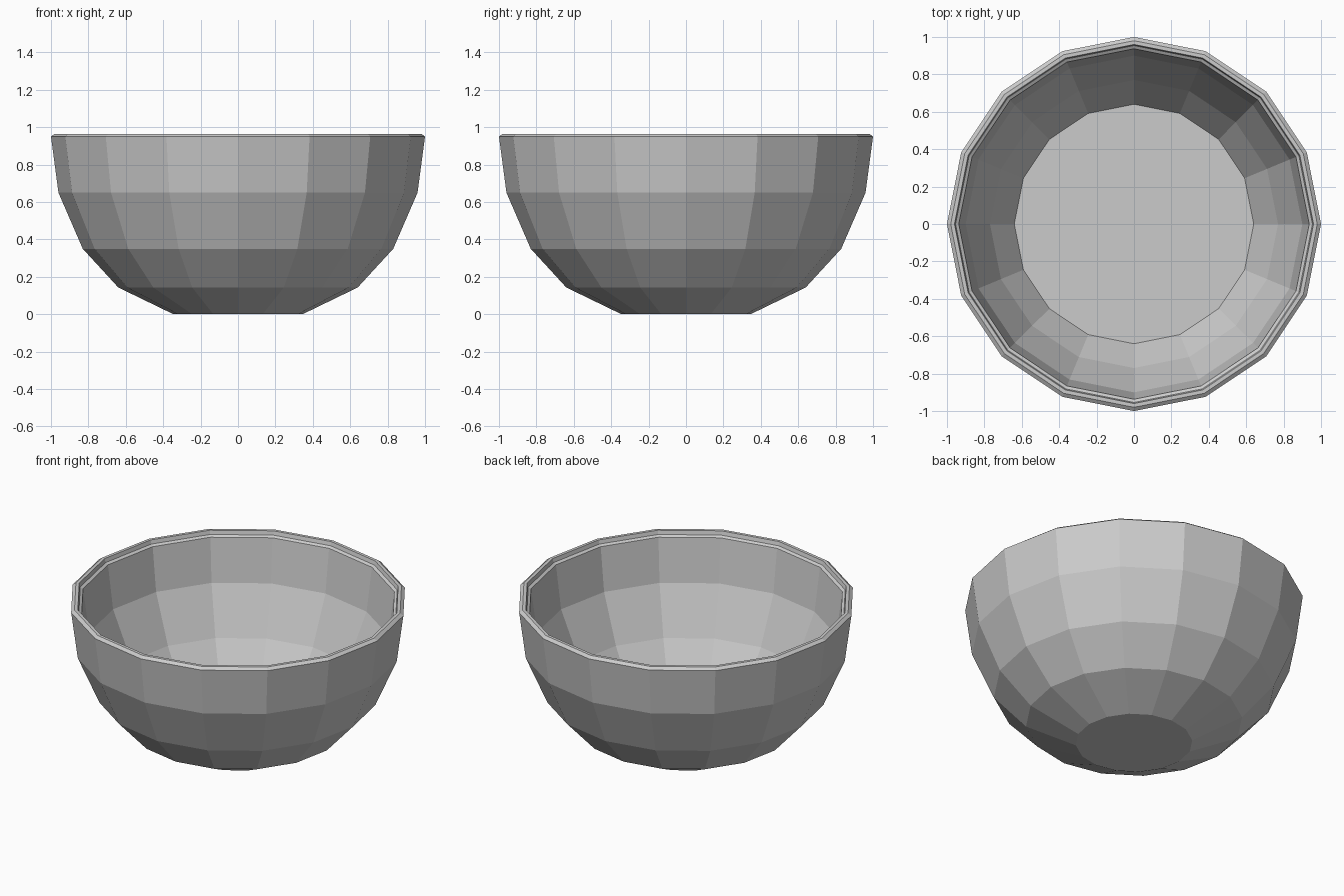
import bpy, bmesh
from math import cos, sin, pi

if "Cube" in bpy.data.objects:
    bpy.data.objects.remove(bpy.data.objects["Cube"])

SIDES = 16


def lathe(name, profile):
    """Revolve an (r, z) profile around z and cap its two ends."""
    bm = bmesh.new()
    rings = [[bm.verts.new((r * cos(2 * pi * i / SIDES), r * sin(2 * pi * i / SIDES), z))
              for i in range(SIDES)] for r, z in profile]
    for a, b in zip(rings, rings[1:]):
        for i in range(SIDES):
            j = (i + 1) % SIDES
            bm.faces.new((a[i], a[j], b[j], b[i]))
    bm.faces.new(rings[0][::-1])
    bm.faces.new(rings[-1])
    mesh = bpy.data.meshes.new(name)
    bm.to_mesh(mesh)
    bm.free()
    obj = bpy.data.objects.new(name, mesh)
    bpy.context.collection.objects.link(obj)
    return obj


# Outside wall from the foot up, chamfered rim, then inside wall down to the flat floor
outside = [(0.345, 0), (0.64, 0.143), (0.83, 0.35), (0.96, 0.65), (1.0, 0.95)]
rim = [(0.98, 0.965), (0.96, 0.965), (0.954, 0.94), (0.937, 0.93)]
inside = [(0.90, 0.65), (0.77, 0.35), (0.64, 0.148)]
lathe("bowl", outside + rim + inside)
